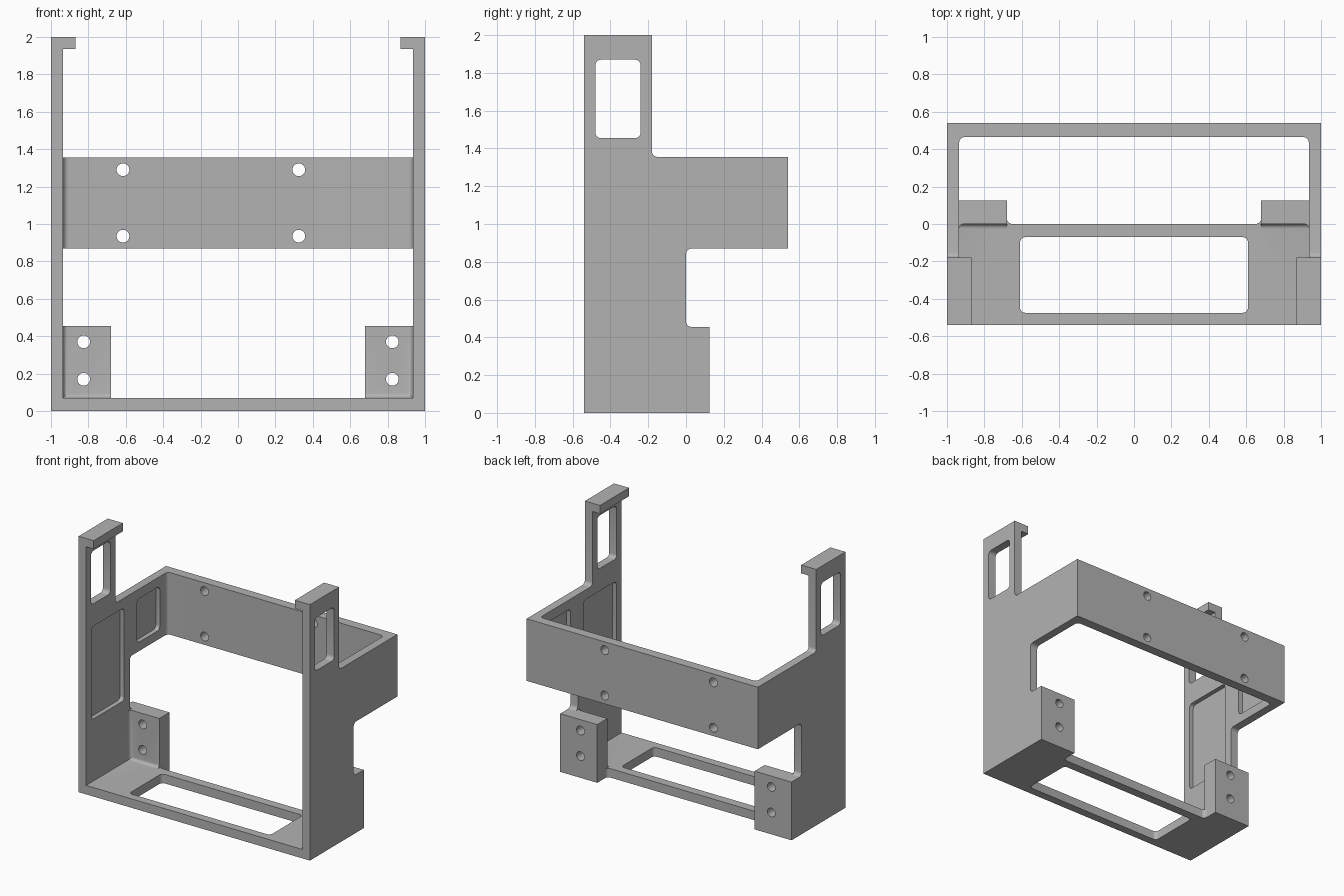
import bpy, bmesh, math
from mathutils import Vector

if "Cube" in bpy.data.objects:
    bpy.data.objects.remove(bpy.data.objects["Cube"])

grey = bpy.data.materials.new("plain grey")
grey.diffuse_color = (0.45, 0.45, 0.45, 1)
grey.use_nodes = True
grey.node_tree.nodes["Principled BSDF"].inputs["Base Color"].default_value = grey.diffuse_color
WALL, TAB, FLOOR, R = 0.935, 0.68, 0.07, 0.03


def finish(bm, name):
    bmesh.ops.recalc_face_normals(bm, faces=bm.faces)
    me = bpy.data.meshes.new(name)
    bm.to_mesh(me)
    bm.free()
    ob = bpy.data.objects.new(name, me)
    bpy.context.collection.objects.link(ob)
    me.materials.append(grey)
    return ob


def prism(name, pts, axis, a, b, corners=(), r=R):
    """Extrude a profile along an axis, rounding the chosen corners."""
    place = {"x": lambda u, v, w: (w, u, v),
             "y": lambda u, v, w: (u, w, v),
             "z": lambda u, v, w: (u, v, w)}[axis]
    bm = bmesh.new()
    lo = [bm.verts.new(place(u, v, a)) for u, v in pts]
    hi = [bm.verts.new(place(u, v, b)) for u, v in pts]
    n = len(pts)
    bm.faces.new(lo)
    bm.faces.new(hi)
    for i in range(n):
        j = (i + 1) % n
        bm.faces.new((lo[i], lo[j], hi[j], hi[i]))
    bmesh.ops.recalc_face_normals(bm, faces=bm.faces)
    edges = [bm.edges.get((lo[i], hi[i])) for i in corners]
    if edges:
        bmesh.ops.bevel(bm, geom=edges, offset=r, segments=5, profile=0.5,
                        affect='EDGES')
    return finish(bm, name)


def rect(u0, u1, v0, v1):
    return [(u0, v0), (u1, v0), (u1, v1), (u0, v1)]


def cut(body, cutter):
    mod = body.modifiers.new("cut", 'BOOLEAN')
    mod.operation, mod.solver, mod.object = 'DIFFERENCE', 'EXACT', cutter
    bpy.context.view_layer.objects.active = body
    bpy.ops.object.modifier_apply(modifier=mod.name)
    bpy.data.objects.remove(cutter)


# Solid body from the side outline
outline = [(-0.54, 0), (0.125, 0), (0.125, 0.455), (0, 0.455), (0, 0.87),
           (0.54, 0.87), (0.54, 1.355), (-0.18, 1.355), (-0.18, 2), (-0.54, 2)]
body = prism("mounting_bracket", outline, "x", -1, 1, (3, 4, 7))

# Space between the walls, and the gap between the top hooks
cut(body, prism("upper_space", rect(-WALL, WALL, -0.7, 0.465), "z", 0.455, 1.935, (2, 3)))
cut(body, prism("hook_gap", rect(-0.87, 0.87, -0.7, 0.3), "z", 1.9, 2.1))

# Lower space, with fillets where the tabs meet the walls and floor
bm = bmesh.new()
bmesh.ops.create_cube(bm, size=1)
for v in bm.verts:
    v.co = Vector((v.co.x * 2 * WALL, 0 if v.co.y > 0 else -0.7,
                   0.6 if v.co.z > 0 else FLOOR))
fillets = [e for e in bm.edges if all(v.co.y == 0 for v in e.verts)
           and any(v.co.z < 0.5 for v in e.verts)]
bmesh.ops.bevel(bm, geom=fillets, offset=0.025, segments=5, profile=0.5, affect='EDGES')
cut(body, finish(bm, "lower_space"))

# Open middle between the two rear tabs
cut(body, prism("tab_gap", rect(-TAB, TAB, -0.03, 0.3), "z", FLOOR, 0.6))
cut(body, prism("floor_edge", rect(-TAB, TAB, 0, 0.3), "z", -0.1, 0.1, (0, 1)))

# Floor opening and side windows
cut(body, prism("floor_opening", rect(-0.61, 0.61, -0.475, -0.07), "z", -0.1, 0.2, range(4)))
cut(body, prism("side_windows", rect(-0.48, -0.24, 1.455, 1.87), "x", -1.2, 1.2, range(4)))

# Shallow pockets on the inner wall faces
for y0, y1, z0 in ((-0.475, -0.07, 0.555), (0.09, 0.37, 0.94)):
    cut(body, prism("wall_pockets", rect(y0, y1, z0, 1.28), "x", -0.97, 0.97, range(4)))


# Screw holes through the back panel and the tabs
def hole(x, z, y0, y1):
    ring = [(x + 0.034 * math.cos(t * math.tau / 32),
             z + 0.034 * math.sin(t * math.tau / 32)) for t in range(32)]
    cut(body, prism("screw_hole", ring, "y", y0, y1))


for x in (-0.615, 0.325):
    for z in (0.935, 1.29):
        hole(x, z, 0.4, 0.7)
for x in (-0.825, 0.825):
    for z in (0.17, 0.37):
        hole(x, z, -0.1, 0.3)

# Smooth fillets and holes, keeping the edges sharp
bpy.ops.object.select_all(action='DESELECT')
body.select_set(True)
bpy.context.view_layer.objects.active = body
bpy.ops.object.shade_smooth_by_angle(angle=math.radians(30))
